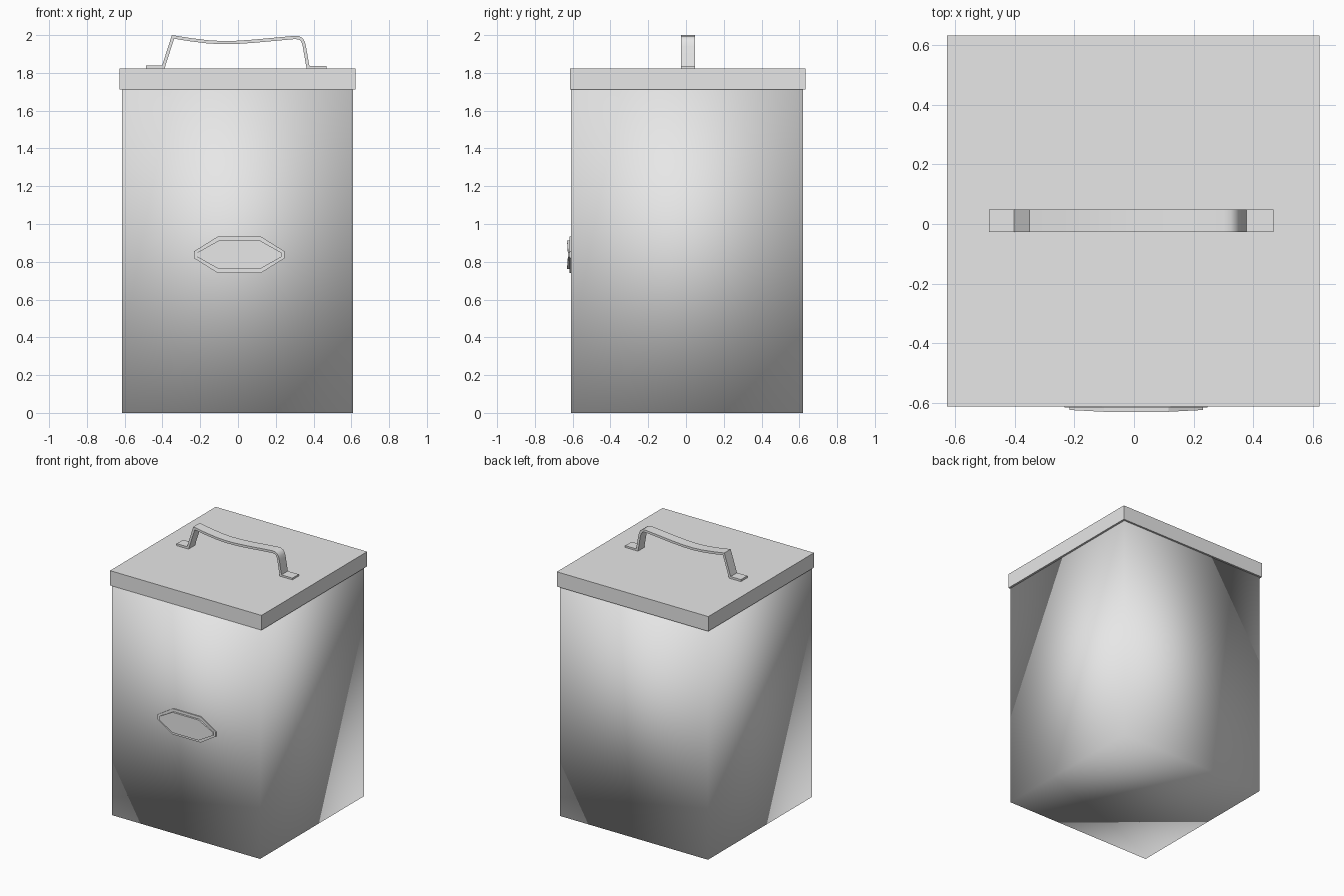
import bpy, bmesh, math
from mathutils import Vector

cube = bpy.data.objects.get("Cube")
if cube:
    bpy.data.objects.remove(cube, do_unlink=True)

# One plain grey for every part
grey = bpy.data.materials.new("light_grey")
grey.use_nodes = True
COLOUR = (0.8, 0.8, 0.8, 1)
grey.diffuse_color = COLOUR
grey.node_tree.nodes["Principled BSDF"].inputs["Base Color"].default_value = COLOUR


def extrude_outline(name, outline, y0, y1):
    """Prism from a closed (x, z) outline, running from y0 to y1."""
    bm = bmesh.new()
    face = bm.faces.new([bm.verts.new((x, y0, z)) for x, z in outline])
    new = bmesh.ops.extrude_face_region(bm, geom=[face])["geom"]
    bmesh.ops.translate(bm, vec=(0, y1 - y0, 0),
                        verts=[v for v in new if isinstance(v, bmesh.types.BMVert)])
    bmesh.ops.recalc_face_normals(bm, faces=bm.faces)
    mesh = bpy.data.meshes.new(name)
    bm.to_mesh(mesh)
    bm.free()
    mesh.materials.append(grey)
    obj = bpy.data.objects.new(name, mesh)
    bpy.context.collection.objects.link(obj)
    return obj


def box(name, x0, x1, y0, y1, z0, z1):
    return extrude_outline(name, [(x0, z0), (x1, z0), (x1, z1), (x0, z1)], y0, y1)


def strip_outline(path, thickness):
    """Mitred band lying below an open (x, z) path."""
    pts = [Vector(p) for p in path]
    normals = []
    for a, b in zip(pts, pts[1:]):
        d = (b - a).normalized()
        normals.append(Vector((d.y, -d.x)))
    lower = []
    for i, p in enumerate(pts):
        n0, n1 = normals[max(i - 1, 0)], normals[min(i, len(normals) - 1)]
        lower.append(p + (n0 + n1) * thickness / (1 + n0.dot(n1)))
    return pts + lower[::-1]


def octagon(cx, cz, half_w, half_h, flat_w, flat_h):
    corners = [(half_w, flat_h), (flat_w, half_h)]
    quarter = corners + [(-x, z) for x, z in corners[::-1]]
    return [(cx + x, cz + z) for x, z in quarter] + \
           [(cx - x, cz - z) for x, z in quarter]


# Container body, with soft shading running over its corners
body = box("body", -0.615, 0.608, -0.608, 0.619, 0, 1.715)
body.data.shade_smooth()

# Lid
box("lid", -0.627, 0.623, -0.613, 0.633, 1.713, 1.823)

# Bent strip handle: foot, leg, sagging grip, rounded corner, leg, foot
handle_path = [(-0.487, 1.838), (-0.402, 1.838), (-0.35, 2.0), (-0.25, 1.984),
               (-0.16, 1.973), (-0.09, 1.969), (-0.01, 1.97), (0.08, 1.976),
               (0.2, 1.987), (0.3, 1.996), (0.325, 1.994), (0.343, 1.983),
               (0.354, 1.964), (0.36, 1.94), (0.378, 1.836), (0.468, 1.836)]
handle = extrude_outline("handle", strip_outline(handle_path, 0.017), -0.027, 0.048)
bpy.ops.object.select_all(action="DESELECT")
handle.select_set(True)
bpy.context.view_layer.objects.active = handle
bpy.ops.object.shade_smooth_by_angle(angle=math.radians(35))

# Front plaque: thin rim with a raised panel
extrude_outline("plaque_rim", octagon(0.007, 0.837, 0.24, 0.096, 0.115, 0.018), -0.6, -0.616)
panel = extrude_outline("plaque_panel", octagon(0.007, 0.837, 0.224, 0.076, 0.108, 0.011),
                        -0.61, -0.63)
# The panel ends lean back slightly
for v in panel.data.vertices:
    if v.co.y < -0.62 and abs(v.co.x) > 0.2:
        v.co.y = -0.624
